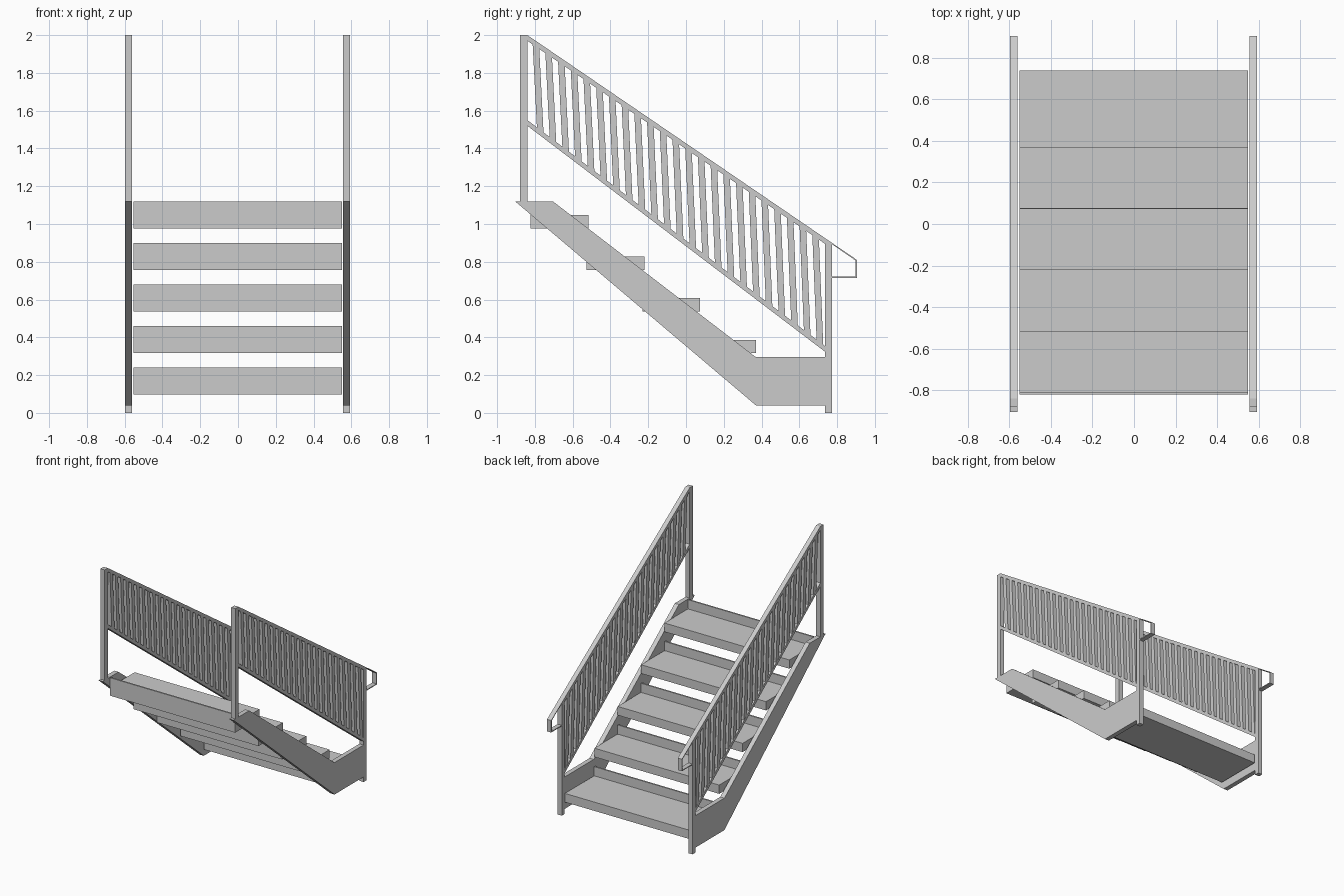
import bpy, bmesh

if "Cube" in bpy.data.objects:
    bpy.data.objects.remove(bpy.data.objects["Cube"])


def prism(name, profiles, x0, x1):
    """Extrude one or more (y, z) outlines from x0 to x1 into one object."""
    bm = bmesh.new()
    for pts in profiles:
        a = [bm.verts.new((x0, y, z)) for y, z in pts]
        b = [bm.verts.new((x1, y, z)) for y, z in pts]
        bm.faces.new(a)
        bm.faces.new(b[::-1])
        n = len(pts)
        for i in range(n):
            j = (i + 1) % n
            bm.faces.new((a[j], a[i], b[i], b[j]))
    bmesh.ops.recalc_face_normals(bm, faces=bm.faces)
    me = bpy.data.meshes.new(name)
    bm.to_mesh(me)
    bm.free()
    ob = bpy.data.objects.new(name, me)
    bpy.context.collection.objects.link(ob)
    return ob


def rect(y0, y1, z0, z1):
    return [(y0, z0), (y1, z0), (y1, z1), (y0, z1)]


def top_z(y):      # upper edge of the handrail
    return 2.0 - 0.682 * (y + 0.84)


def low_z(y):      # lower edge of the bottom rail
    return 1.52 - 0.759 * (y + 0.84)


R = 0.03           # vertical rail thickness
stringer = [(-0.905, 1.12), (-0.705, 1.12), (0.37, 0.295), (0.735, 0.295),
            (0.735, 0.04), (0.37, 0.04)]

for side, x0, x1 in (("left", -0.598, -0.561), ("right", 0.556, 0.593)):
    # sloping side board
    prism(side + "_stringer", [stringer], x0, x1)
    # end posts
    prism(side + "_top_post", [rect(-0.88, -0.84, 1.10, 2.0)], x0, x1)
    prism(side + "_bottom_post",
          [[(0.735, 0), (0.772, 0), (0.772, top_z(0.772)), (0.735, top_z(0.735))]], x0, x1)
    # upper and lower rails
    for name, f, lo, hi in (("handrail", top_z, -R, 0), ("lower_rail", low_z, 0, R)):
        a, b = -0.84, 0.735
        prism(f"{side}_{name}", [[(a, f(a) + lo), (b, f(b) + lo),
                                  (b, f(b) + hi), (a, f(a) + hi)]], x0, x1)
    # thin strap returning the handrail to the post
    t, a, b, zb = 0.007, 0.772, 0.905, 0.714
    prism(side + "_rail_return",
          [[(a, top_z(a)), (b, top_z(b)), (b, zb), (a, zb), (a, zb + t),
            (b - t, zb + t), (b - t, top_z(b) - t * 0.5), (a, top_z(a) - t)]], x0, x1)
    # slightly leaning balusters
    bars = []
    for i in range(23):
        yt = -0.795 + i * 0.0673
        yb = yt + 0.024
        w = 0.0175
        bars.append([(yb - w, low_z(yb - w) + R * 0.5), (yb + w, low_z(yb + w) + R * 0.5),
                     (yt + w, top_z(yt + w) - R * 0.5), (yt - w, top_z(yt - w) - R * 0.5)])
    prism(side + "_balusters", bars, x0 + 0.001, x1 - 0.001)

# treads with an upstand along the back edge
fronts = [0.74, 0.37, 0.075, -0.22, -0.515]
backs = [0.36, 0.065, -0.23, -0.527, -0.822]
for i, (f, b) in enumerate(zip(fronts, backs)):
    z = 0.097 + i * 0.22
    prism(f"tread_{i + 1}",
          [[(b, z), (f, z), (f, z + 0.07), (b + 0.012, z + 0.07),
            (b + 0.012, z + 0.143), (b, z + 0.143)]], -0.552, 0.55)
